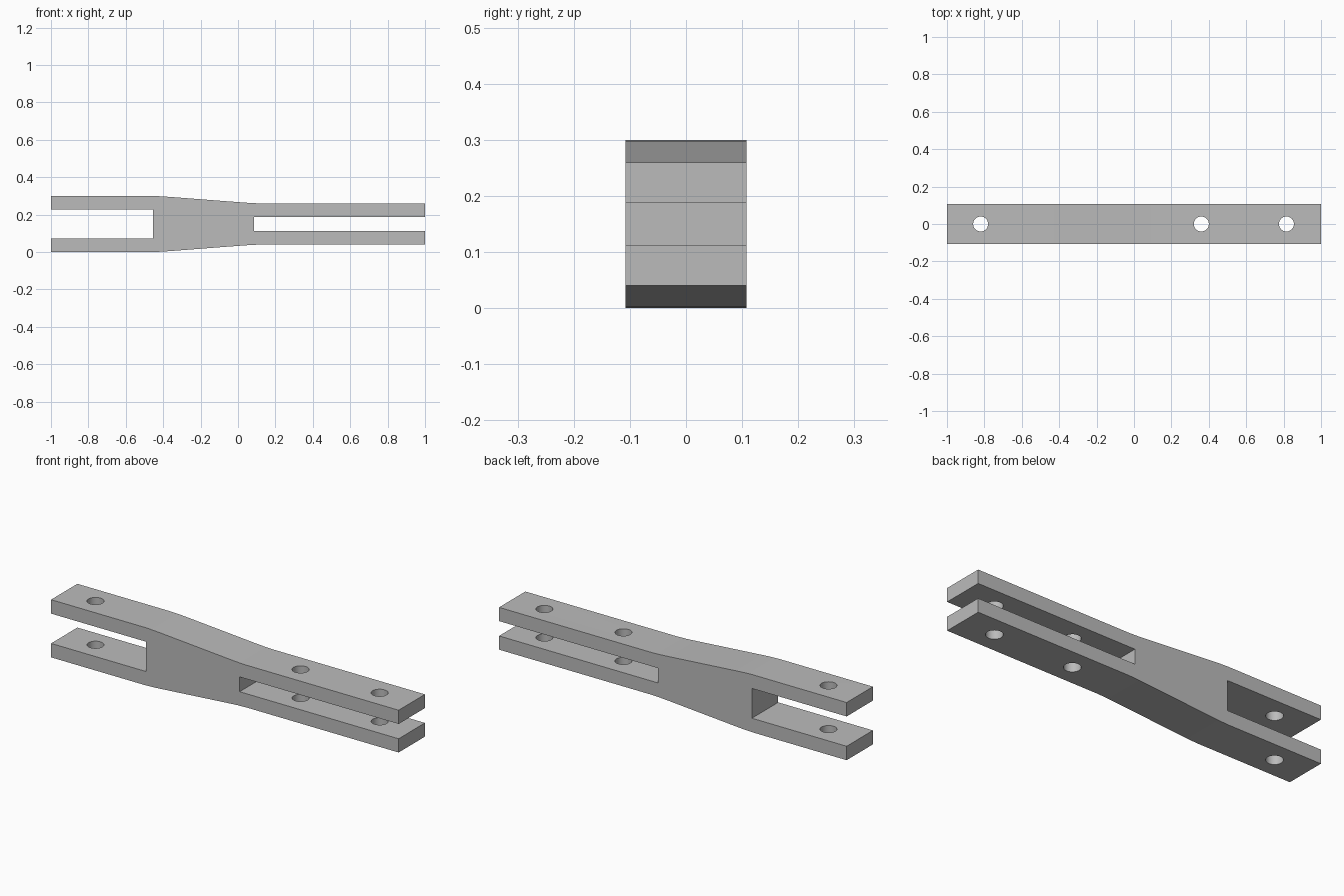
import bpy
import bmesh
import math

cube = bpy.data.objects.get("Cube")
if cube:
    bpy.data.objects.remove(cube, do_unlink=True)

HALF_WIDTH = 0.108
MID_Z = 0.15
HOLE_RADIUS = 0.04
HOLES = (-0.82, 0.36, 0.815)

# Single material
steel = bpy.data.materials.new("plain_grey")
steel.use_nodes = True
grey = (0.5, 0.5, 0.5, 1)
steel.diffuse_color = grey
steel.node_tree.nodes["Principled BSDF"].inputs["Base Color"].default_value = grey

# Upper half of the side outline as (x, height above the middle), mirrored below
outer = [(-1, 0.15), (-0.46, 0.15), (-0.41, 0.148), (-0.36, 0.1445),
         (0.02, 0.1155), (0.07, 0.112), (0.12, 0.11), (1, 0.11)]
wide_slot = [(-0.455, 0.0775), (-1, 0.0775)]
narrow_slot = [(1, 0.0385), (0.085, 0.0385)]


def mirrored(points):
    return [(x, -h) for x, h in reversed(points)]


outline = (outer + narrow_slot + mirrored(narrow_slot)
           + mirrored(outer) + mirrored(wide_slot) + wide_slot)

# Double-forked link body, extruded across its width
bm = bmesh.new()
face = bm.faces.new([bm.verts.new((x, -HALF_WIDTH, MID_Z + h)) for x, h in outline])
extruded = bmesh.ops.extrude_face_region(bm, geom=[face])["geom"]
moved = [v for v in extruded if isinstance(v, bmesh.types.BMVert)]
bmesh.ops.translate(bm, verts=moved, vec=(0, 2 * HALF_WIDTH, 0))
bmesh.ops.recalc_face_normals(bm, faces=bm.faces)
mesh = bpy.data.meshes.new("forked_link")
bm.to_mesh(mesh)
bm.free()
mesh.materials.append(steel)
link = bpy.data.objects.new("forked_link", mesh)
bpy.context.collection.objects.link(link)

# Pin holes bored through both prongs
for x in HOLES:
    bpy.ops.mesh.primitive_cylinder_add(vertices=48, radius=HOLE_RADIUS, depth=1,
                                        location=(x, 0, MID_Z))
    cutter = bpy.context.object
    cutter.name = "pin_hole_cutter"
    cutter.data.materials.append(steel)
    bore = link.modifiers.new("pin_hole", 'BOOLEAN')
    bore.object = cutter
    bore.solver = 'EXACT'
    cutter.hide_render = True
    cutter.hide_viewport = True

# Bake the holes, then smooth only the gentle curves
bpy.context.view_layer.update()
evaluated = link.evaluated_get(bpy.context.evaluated_depsgraph_get())
bored = bpy.data.meshes.new_from_object(evaluated)
link.modifiers.clear()
link.data = bored
for cutter in [o for o in bpy.data.objects if o.name.startswith("pin_hole_cutter")]:
    bpy.data.objects.remove(cutter, do_unlink=True)

bpy.ops.object.select_all(action='DESELECT')
link.select_set(True)
bpy.context.view_layer.objects.active = link
bpy.ops.object.shade_smooth_by_angle(angle=math.radians(30))
